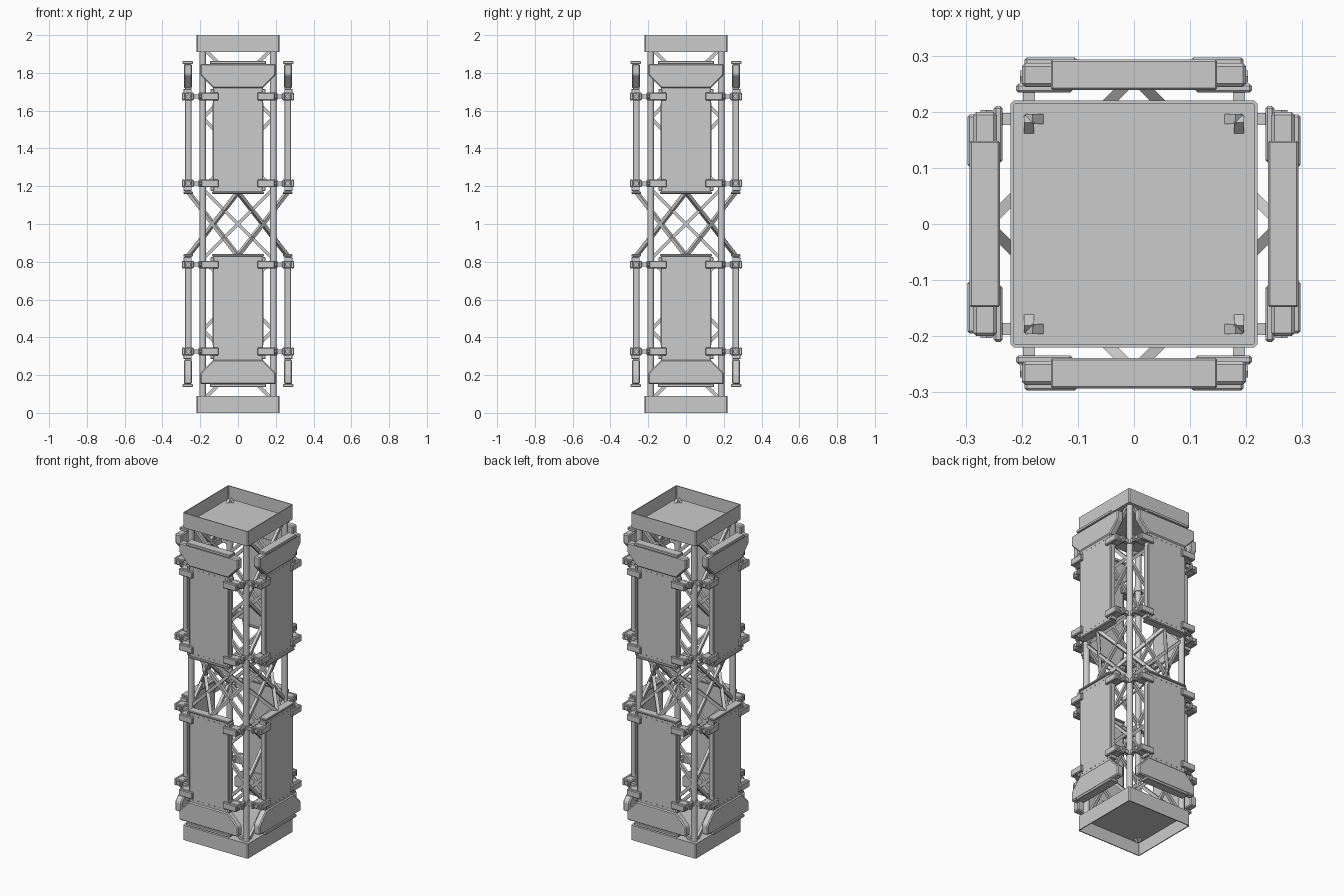
import bpy, bmesh
from math import pi
from mathutils import Matrix, Vector

if "Cube" in bpy.data.objects:
    bpy.data.objects.remove(bpy.data.objects["Cube"])

grey = bpy.data.materials.new("light_grey")
grey.use_nodes = True
GREY = (0.6, 0.6, 0.6, 1)
grey.diffuse_color = GREY
grey.node_tree.nodes["Principled BSDF"].inputs["Base Color"].default_value = GREY

SIDES = ("front", "left", "back", "right")
TUBE = 0.187          # corner tube offset
CELL = 2 * TUBE       # brace cell height


def box(bm, x, y, z, bevel=0):
    """Box given by its (min, max) range on each axis."""
    mid = [(a + b) / 2 for a, b in (x, y, z)]
    size = [b - a for a, b in (x, y, z)]
    mat = Matrix.Translation(mid) @ Matrix.Diagonal((*size, 1))
    verts = bmesh.ops.create_cube(bm, size=1, matrix=mat)["verts"]
    if bevel:
        edges = {e for v in verts for e in v.link_edges}
        bmesh.ops.bevel(bm, geom=list(edges), offset=bevel, segments=1, affect='EDGES')


def rod(bm, a, b, radius, sides=12):
    a, b = Vector(a), Vector(b)
    mat = Matrix.Translation((a + b) / 2) @ (b - a).to_track_quat('Z', 'Y').to_matrix().to_4x4()
    if sides == 4:
        mat = mat @ Matrix.Rotation(pi / 4, 4, 'Z')
    bmesh.ops.create_cone(bm, cap_ends=True, segments=sides, radius1=radius,
                          radius2=radius, depth=(b - a).length, matrix=mat)


def slab(bm, outline, y0, y1, bevel):
    """Flat outline in x and z, thickened from y0 to y1."""
    face = bm.faces.new([bm.verts.new((x, y0, z)) for x, z in outline])
    new = bmesh.ops.extrude_face_region(bm, geom=[face])["geom"]
    verts = [g for g in new if isinstance(g, bmesh.types.BMVert)]
    bmesh.ops.translate(bm, verts=verts, vec=(0, y1 - y0, 0))
    edges = {e for v in list(face.verts) + verts for e in v.link_edges}
    bmesh.ops.bevel(bm, geom=list(edges), offset=bevel, segments=1, affect='EDGES')


def to_mesh(bm, name):
    bmesh.ops.recalc_face_normals(bm, faces=bm.faces)
    mesh = bpy.data.meshes.new(name)
    bm.to_mesh(mesh)
    bm.free()
    mesh.materials.append(grey)
    return mesh


def place(name, mesh, turn=0):
    ob = bpy.data.objects.new(name, mesh)
    ob.rotation_euler.z = turn * pi / 2
    bpy.context.collection.objects.link(ob)
    return ob


def flip(bm):
    """Mirror an upper part to the lower half."""
    for v in bm.verts:
        v.co.z = 2 - v.co.z


def around(part, build, halves=("upper", "lower")):
    """Repeat a part on all four sides, and in both halves."""
    for half in halves:
        bm = bmesh.new()
        build(bm)
        if half == "lower":
            flip(bm)
        mesh = to_mesh(bm, half + "_" + part)
        for i, side in enumerate(SIDES):
            place(f"{side}_{half}_{part}", mesh, i)


# End trays: shallow open boxes facing outward
for half in ("upper", "lower"):
    bm = bmesh.new()
    box(bm, (-0.22, 0.22), (-0.22, 0.22), (1.91, 2))
    upright = [e for e in bm.edges if abs(e.verts[0].co.z - e.verts[1].co.z) > 0.05]
    bmesh.ops.bevel(bm, geom=upright, offset=0.006, segments=1, affect='EDGES')
    top = max(bm.faces, key=lambda f: f.calc_center_median().z)
    bmesh.ops.inset_region(bm, faces=[top], thickness=0.006)
    new = bmesh.ops.extrude_face_region(bm, geom=[top])["geom"]
    bmesh.ops.translate(bm, vec=(0, 0, -0.078),
                        verts=[g for g in new if isinstance(g, bmesh.types.BMVert)])
    if top.is_valid:
        bmesh.ops.delete(bm, geom=[top], context='FACES_ONLY')
    if half == "lower":
        flip(bm)
    place(half + "_tray", to_mesh(bm, half + "_tray"))

# Corner tubes
bm = bmesh.new()
rod(bm, (-TUBE, -TUBE, 0.085), (-TUBE, -TUBE, 1.915), 0.018, 20)
tube = to_mesh(bm, "corner_tube")
for i, side in enumerate(SIDES):
    ob = place(side + "_corner_tube", tube, i)
    ob.select_set(True)
    bpy.context.view_layer.objects.active = ob
bpy.ops.object.shade_smooth_by_angle()
bpy.ops.object.select_all(action='DESELECT')


# Crossed braces on the truss faces
def face_braces(bm):
    for cell in range(-2, 3):
        mid = 1 + cell * CELL
        for s in (-1, 1):
            rod(bm, (-s * TUBE, -TUBE, mid - TUBE), (s * TUBE, -TUBE, mid + TUBE), 0.0125, 4)


around("face_braces", face_braces, ("whole",))


# Struts from each upper panel to the neighbouring lower panels
def panel_struts(bm):
    for s in (-1, 1):
        rod(bm, (0, -0.262, 1.168), (s * 0.262, 0, 0.832), 0.0135, 4)


around("panel_struts", panel_struts, ("middle",))


# Panels with a flared outer end, end lips and rivets
def panel(bm):
    box(bm, (-0.132, 0.132), (-0.281, -0.247), (1.17, 1.73), 0.003)
    half = [(0.132, 1.72), (0.2, 1.79), (0.2, 1.848)]
    outline = half + [(-x, z) for x, z in reversed(half)]
    slab(bm, outline, -0.287, -0.244, 0.006)
    box(bm, (-0.148, 0.148), (-0.293, -0.239), (1.846, 1.864), 0.003)
    box(bm, (-0.138, 0.138), (-0.289, -0.239), (1.16, 1.172), 0.003)
    for s in (-1, 1):
        edge = sorted((s * 0.126, s * 0.136))
        box(bm, edge, (-0.277, -0.25), (1.25, 1.64))
    for i in range(7):
        x = (i - 3) * 0.036
        for z in (1.19, 1.705):
            rod(bm, (x, -0.28, z), (x, -0.284, z), 0.004, 6)


around("panel", panel)


# Clamps joining panel edges to the corner tubes
def clamps(bm):
    for s in (-1, 1):
        def span(a, b):
            return sorted((s * a, s * b))
        for z, tab in ((1.675, 1), (1.215, -1)):
            rows = (z - 0.02, z + 0.02)
            box(bm, span(0.102, 0.195), (-0.297, -0.279), rows, 0.004)
            box(bm, span(0.138, 0.195), (-0.283, -0.243), rows, 0.004)
            box(bm, span(0.11, 0.21), (-0.25, -0.234), rows, 0.004)
            box(bm, span(0.128, 0.145), (-0.288, -0.245), sorted((z, z + tab * 0.04)), 0.002)
            # Pin on the clamp end, arm and collar on the tube
            rod(bm, (s * 0.19, -0.263, z), (s * 0.203, -0.263, z), 0.012, 6)
            box(bm, span(0.176, 0.198), (-0.238, -TUBE), (z - 0.011, z + 0.011))
            rod(bm, (s * TUBE, -TUBE, z - 0.014), (s * TUBE, -TUBE, z + 0.014), 0.022, 16)


around("clamps", clamps)
